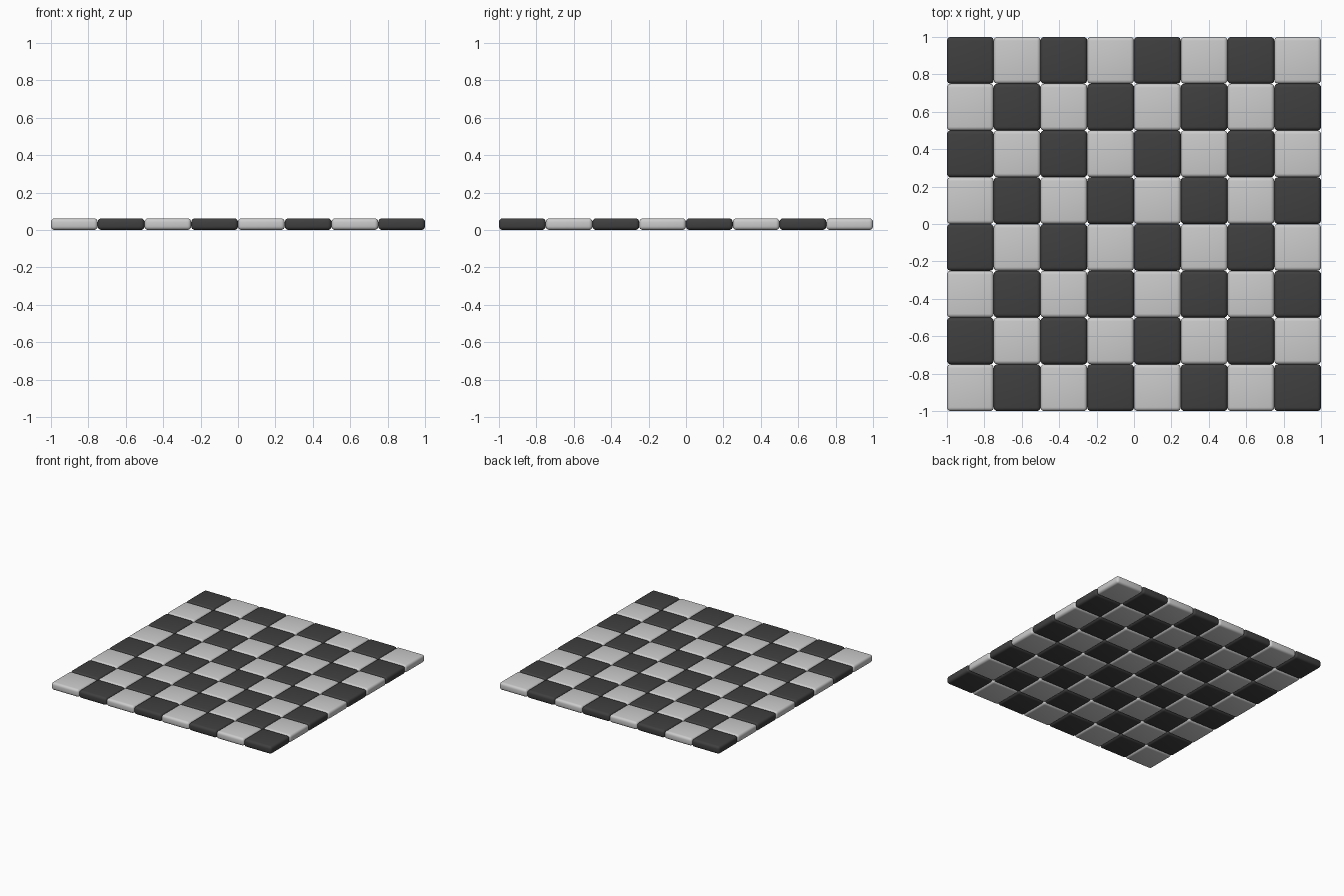
import bpy, bmesh

if "Cube" in bpy.data.objects:
    bpy.data.objects.remove(bpy.data.objects["Cube"])

N = 8
SIZE = 2.0 / N
HEIGHT = SIZE / 4
BEVEL = 0.02

dark = bpy.data.materials.new("dark_tile")
dark.diffuse_color = (0.05, 0.05, 0.05, 1)
dark.use_nodes = True
dark.node_tree.nodes["Principled BSDF"].inputs["Base Color"].default_value = dark.diffuse_color


# One rounded tile mesh, shared by all squares of a colour
def tile_mesh(name, material=None):
    bm = bmesh.new()
    bmesh.ops.create_cube(bm, size=1)
    bmesh.ops.scale(bm, vec=(SIZE, SIZE, HEIGHT), verts=bm.verts)
    bmesh.ops.translate(bm, vec=(0, 0, HEIGHT / 2), verts=bm.verts)
    bmesh.ops.bevel(bm, geom=bm.edges[:], offset=BEVEL, segments=4,
                    profile=0.5, affect='EDGES')
    for f in bm.faces:
        f.smooth = True
    mesh = bpy.data.meshes.new(name)
    bm.to_mesh(mesh)
    bm.free()
    if material:
        mesh.materials.append(material)
    return mesh


light_mesh = tile_mesh("light_tile")
dark_mesh = tile_mesh("dark_tile", dark)

# Checkerboard of alternating tiles, light at the front left corner
for row in range(N):
    for col in range(N):
        is_light = (row + col) % 2 == 0
        name = f"{'light' if is_light else 'dark'}_tile_{row + 1}_{col + 1}"
        tile = bpy.data.objects.new(name, light_mesh if is_light else dark_mesh)
        tile.location = (-1 + SIZE * (col + 0.5), -1 + SIZE * (row + 0.5), 0)
        bpy.context.collection.objects.link(tile)
